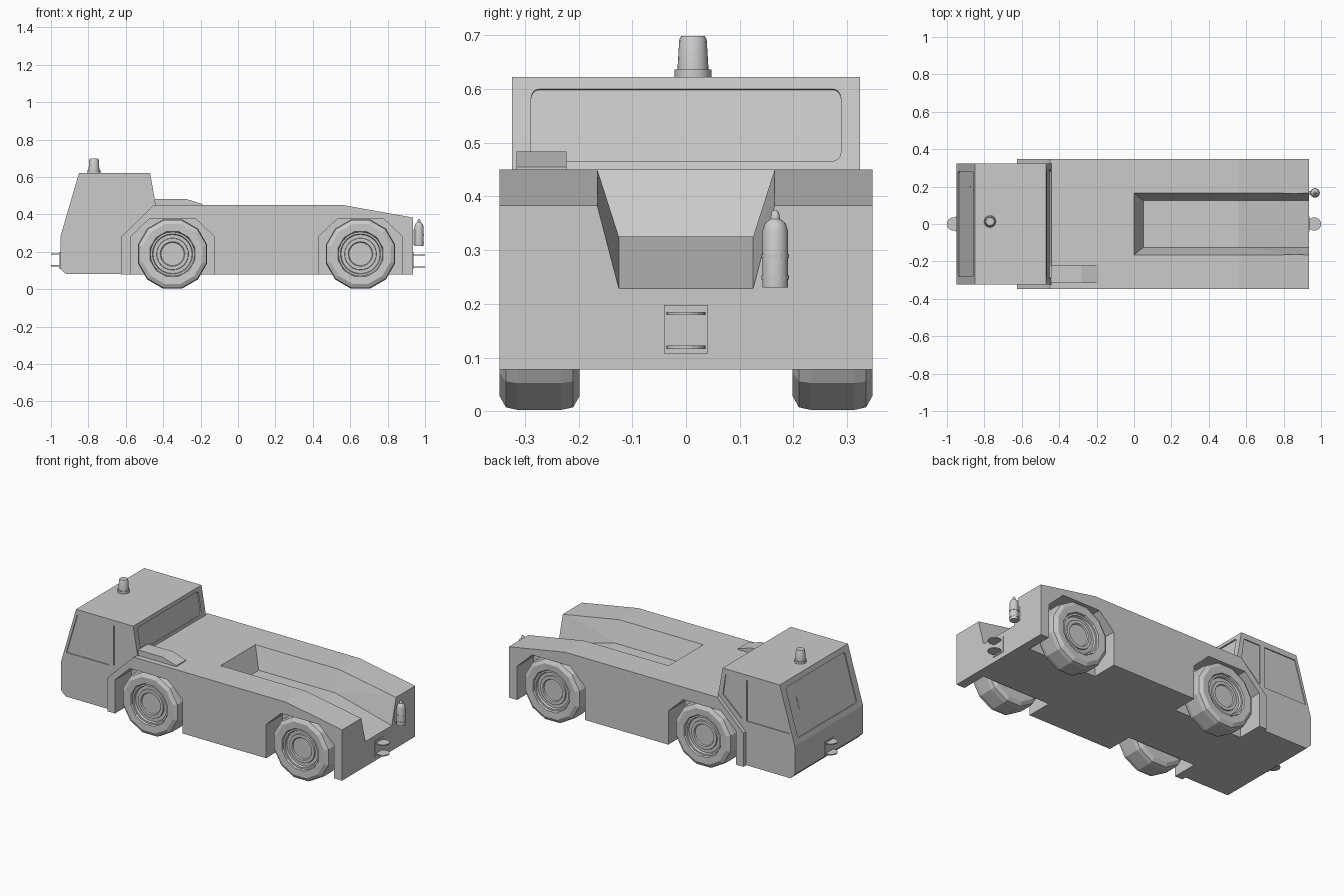
import bpy, bmesh, math
from mathutils import Vector, Matrix

if "Cube" in bpy.data.objects:
    bpy.data.objects.remove(bpy.data.objects["Cube"], do_unlink=True)

GREY = (0.6, 0.6, 0.6, 1)
grey = bpy.data.materials.new("plain_grey")
grey.use_nodes = True
grey.diffuse_color = GREY
grey.node_tree.nodes["Principled BSDF"].inputs["Base Color"].default_value = GREY


def finish(name, bm):
    bmesh.ops.recalc_face_normals(bm, faces=bm.faces)
    mesh = bpy.data.meshes.new(name)
    bm.to_mesh(mesh)
    bm.free()
    mesh.materials.append(grey)
    obj = bpy.data.objects.new(name, mesh)
    bpy.context.collection.objects.link(obj)
    return obj


def prism(name, outline, y0, y1, corner=0):
    """Extrude an x-z outline from y0 to y1, optionally rounding its panel corners."""
    bm = bmesh.new()
    face = bm.faces.new([bm.verts.new((x, y0, z)) for x, z in outline])
    out = bmesh.ops.extrude_face_region(bm, geom=[face])
    moved = [v for v in out["geom"] if isinstance(v, bmesh.types.BMVert)]
    bmesh.ops.translate(bm, verts=moved, vec=(0, y1 - y0, 0))
    if corner:
        short = [e for e in bm.edges if e.calc_length() < 0.06]
        bmesh.ops.bevel(bm, geom=short, offset=corner, segments=4, profile=0.5, affect='EDGES')
    return finish(name, bm)


def lathe(name, profile, sides, place, turn=0.0):
    """Spin (radius, height) points about z, then apply a placement matrix."""
    bm = bmesh.new()
    rings = []
    for r, h in profile:
        angles = [turn + math.tau * i / sides for i in range(sides)]
        rings.append([bm.verts.new((r * math.cos(a), r * math.sin(a), h)) for a in angles])
    for a, b in zip(rings, rings[1:]):
        for i in range(sides):
            j = (i + 1) % sides
            bm.faces.new((a[i], a[j], b[j], b[i]))
    bm.faces.new(rings[0])
    bm.faces.new(rings[-1])
    bm.transform(place)
    return finish(name, bm)


def smooth(obj, angle=35):
    bpy.ops.object.select_all(action='DESELECT')
    obj.select_set(True)
    bpy.context.view_layer.objects.active = obj
    bpy.ops.object.shade_smooth_by_angle(angle=math.radians(angle))


def cut(obj, cutters):
    for c in cutters:
        mod = obj.modifiers.new("cut", 'BOOLEAN')
        mod.operation, mod.solver, mod.object = 'DIFFERENCE', 'EXACT', c
        bpy.context.view_layer.objects.active = obj
        bpy.ops.object.modifier_apply(modifier=mod.name)


def panel(name, low, high, t0, t1, half, out, depth):
    """Rounded slab lying across a sloped cab face running from low to high."""
    low, high = Vector(low), Vector(high)
    a, b = low.lerp(high, t0), low.lerp(high, t1)
    n = Vector(out).normalized()
    pts = [a + n * 0.02, b + n * 0.02, b - n * depth, a - n * depth]
    return prism(name, [tuple(p) for p in pts], -half, half, 0.016)


# Main hulls
chassis = prism("chassis", [(-0.625, 0.078), (-0.625, 0.28), (-0.45, 0.45), (0.56, 0.45),
                            (0.935, 0.383), (0.935, 0.078)], -0.347, 0.347)
cab = prism("cab", [(-0.92, 0.08), (-0.95, 0.11), (-0.95, 0.28), (-0.85, 0.622),
                    (-0.47, 0.622), (-0.44, 0.45), (-0.44, 0.08)], -0.324, 0.324)

# Wheel arches
arches = []
for cx in (-0.35, 0.655):
    shape = [(-0.225, 0.02), (-0.225, 0.28), (-0.125, 0.375),
             (0.125, 0.375), (0.225, 0.28), (0.225, 0.02)]
    for s in (-1, 1):
        arches.append(prism("arch_cutter", [(cx + x, z) for x, z in shape], s * 0.19, s * 0.4))

# Tapered trough in the deck
bm = bmesh.new()
sections = []
for xf, zf, xt, zt in ((0.05, 0.325, 0, 0.45), (0.56, 0.325, 0.56, 0.45), (0.95, 0.225, 0.95, 0.379)):
    grow = 1.15
    x, z, w = xf + (xt - xf) * grow, zf + (zt - zf) * grow, 0.125 + 0.04 * grow
    sections.append([bm.verts.new(p) for p in
                     ((xf, -0.125, zf), (xf, 0.125, zf), (x, w, z), (x, -w, z))])
for a, b in zip(sections, sections[1:]):
    for i in range(4):
        j = (i + 1) % 4
        bm.faces.new((a[i], a[j], b[j], b[i]))
bm.faces.new(sections[0])
bm.faces.new(sections[-1])
bmesh.ops.triangulate(bm, faces=bm.faces)
trough = finish("trough_cutter", bm)

# Recessed windows
windows = [
    panel("windscreen_cutter", (-0.95, 0.28), (-0.85, 0.622), 0.09, 0.91, 0.28, (-0.342, 0.1), 0.006),
    panel("rear_window_cutter", (-0.44, 0.45), (-0.47, 0.622), 0.09, 0.87, 0.288, (0.172, 0.03), 0.008),
]
door_pane = [(-0.842, 0.59), (-0.63, 0.59), (-0.63, 0.345), (-0.915, 0.345)]
quarter_pane = [(-0.6, 0.59), (-0.49, 0.59), (-0.472, 0.465), (-0.6, 0.35)]
for s in (-1, 1):
    for pane in (door_pane, quarter_pane):
        windows.append(prism("side_window_cutter", pane, s * 0.318, s * 0.34))

cut(chassis, arches + [trough])
cut(cab, arches + windows)
for c in arches + windows + [trough]:
    bpy.data.objects.remove(c, do_unlink=True)

# Wheels: faceted tyre plus a stepped rim, outer face along +z of the profile
tyre = [(0.115, 0.0), (0.165, 0.0), (0.187, 0.012), (0.192, 0.035),
        (0.192, 0.115), (0.187, 0.137), (0.165, 0.149), (0.125, 0.147), (0.118, 0.125)]
rim = [(0.118, 0.02), (0.118, 0.138), (0.108, 0.138), (0.102, 0.118), (0.088, 0.118),
       (0.084, 0.132), (0.066, 0.132), (0.06, 0.122)]
for end, cx in (("cab", -0.35), ("tail", 0.655)):
    for side, s in (("front", -1), ("back", 1)):
        place = Matrix.Translation((cx, s * 0.198, 0.188)) @ Matrix.Rotation(-s * math.pi / 2, 4, 'X')
        lathe(f"{end}_tyre_{side}", tyre, 12, place, math.pi / 12)
        smooth(lathe(f"{end}_rim_{side}", rim, 24, place))

# Engine cover on the deck
prism("deck_cover", [(-0.445, 0.44), (-0.445, 0.483), (-0.28, 0.483), (-0.19, 0.455),
                     (-0.19, 0.44)], -0.315, -0.222)

# Roof beacon
smooth(lathe("beacon", [(0.034, 0.615), (0.034, 0.636), (0.029, 0.636), (0.0255, 0.692),
                        (0.022, 0.698)], 16, Matrix.Translation((-0.77, 0.013, 0))))

# Extinguisher with its bracket bands
spot = Matrix.Translation((0.968, 0.166, 0))
smooth(lathe("extinguisher", [(0.024, 0.23), (0.024, 0.335), (0.019, 0.35), (0.009, 0.358),
                              (0.007, 0.37), (0.003, 0.375)], 16, spot))
for z in (0.245, 0.285):
    lathe("extinguisher_band", [(0.0255, z), (0.0255, z + 0.008)], 16, spot)
prism("extinguisher_bracket", [(0.93, 0.24), (0.93, 0.32), (0.95, 0.32), (0.95, 0.24)], 0.156, 0.176)

# Tow hitches: mounting plate and two rounded jaws at each end
for end, s, x in (("cab", -1, 0.95), ("tail", 1, 0.935)):
    lift = 0.006 if s < 0 else 0
    prism(f"{end}_hitch_plate", [(s * (x - 0.01), 0.108), (s * (x - 0.01), 0.198),
                                 (s * (x + 0.004), 0.198), (s * (x + 0.004), 0.108)], -0.041, 0.041)
    for z in (0.116, 0.179):
        base = Matrix.Translation((s * 0.964, 0, z + lift))
        lathe(f"{end}_hitch_jaw", [(0.036, 0), (0.036, 0.006)], 20, base)

# Windscreen wiper
prism("wiper", [(-0.899, 0.44), (-0.877, 0.515), (-0.872, 0.513), (-0.894, 0.438)], 0.196, 0.204)
